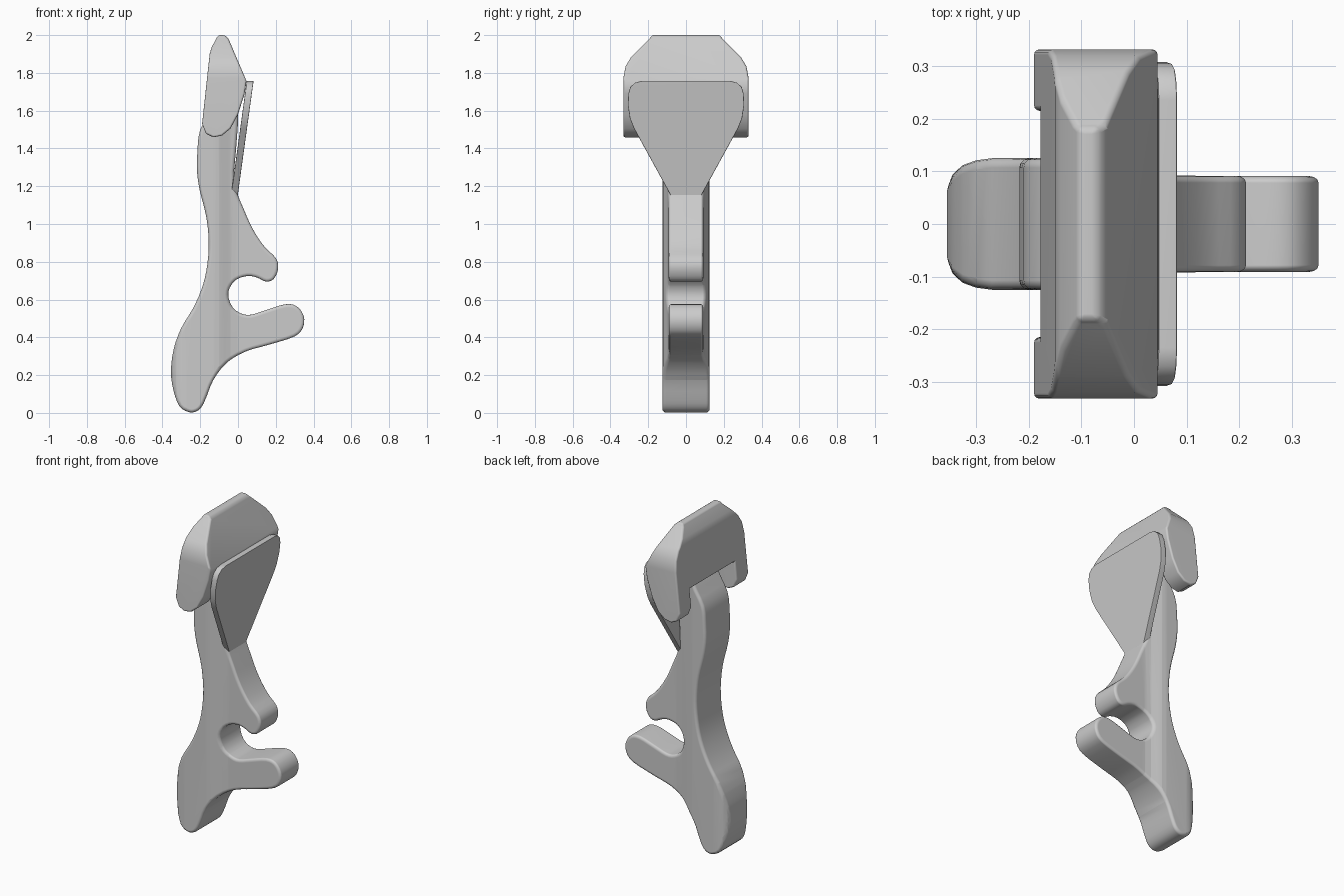
import bpy, bmesh
from mathutils import Vector

cube = bpy.data.objects.get("Cube")
if cube:
    bpy.data.objects.remove(cube, do_unlink=True)

grey = bpy.data.materials.new("plain_grey")
grey.use_nodes = True
colour = (0.6, 0.6, 0.6, 1)
grey.diffuse_color = colour
grey.node_tree.nodes["Principled BSDF"].inputs["Base Color"].default_value = colour


def smooth_loop(points, steps=3):
    """Closed Catmull-Rom curve through the given points."""
    pts = [Vector(p) for p in points]
    count = len(pts)
    out = []
    for i in range(count):
        a, b, c, d = (pts[(i + k - 1) % count] for k in range(4))
        for s in range(steps):
            t = s / steps
            out.append(0.5 * (2 * b + (c - a) * t + (2 * a - 5 * b + 4 * c - d) * t * t
                              + (3 * b - a - 3 * c + d) * t ** 3))
    return out


def mirror_loop(half):
    """Mirror a half outline, listed from top to bottom, about the centre."""
    return half + [(-u, v) for u, v in reversed(half)]


def prism(points, place, near, far, rim=0, segments=3):
    """Extrude an outline between two depths and round its rims."""
    bm = bmesh.new()
    rings = [[bm.verts.new(place(u, v, t)) for u, v in points] for t in (near, far)]
    caps = [bm.faces.new(ring) for ring in rings]
    count = len(points)
    for i in range(count):
        j = (i + 1) % count
        bm.faces.new((rings[0][i], rings[0][j], rings[1][j], rings[1][i]))
    bmesh.ops.recalc_face_normals(bm, faces=bm.faces[:])
    if rim:
        edges = list({e for cap in caps for e in cap.edges})
        bmesh.ops.bevel(bm, geom=edges, offset=rim, segments=segments,
                        profile=0.5, affect='EDGES')
    return bm


def make_object(name, bm):
    mesh = bpy.data.meshes.new(name)
    bm.to_mesh(mesh)
    bm.free()
    mesh.materials.append(grey)
    obj = bpy.data.objects.new(name, mesh)
    bpy.context.collection.objects.link(obj)
    return obj


def activate(obj):
    bpy.ops.object.select_all(action='DESELECT')
    obj.select_set(True)
    bpy.context.view_layer.objects.active = obj


def finish(obj):
    activate(obj)
    for mod in list(obj.modifiers):
        bpy.ops.object.modifier_apply(modifier=mod.name)
    bpy.ops.object.shade_smooth_by_angle(angle=0.6)
    weighted = obj.modifiers.new("even_normals", 'WEIGHTED_NORMAL')
    weighted.keep_sharp = True


def along_y(u, v, t):
    return Vector((u, t, v))


def along_x(u, v, t):
    return Vector((t, u, v))


# Body: handle with a foot and two hooks
back = [(-.26, .004), (-.31, .035), (-.342, .12), (-.355, .22), (-.34, .34), (-.3, .45),
        (-.24, .55), (-.195, .65), (-.168, .75), (-.155, .87), (-.16, .98), (-.175, 1.07),
        (-.203, 1.18), (-.217, 1.28), (-.215, 1.38), (-.2, 1.5), (-.13, 1.63), (-.11, 1.78)]
front = [(-.02, 1.78), (0, 1.58), (-.01, 1.4), (-.02, 1.22), (.03, 1.08), (.08, .97),
         (.14, .88), (.2, .82), (.213, .765), (.19, .71), (.15, .695), (.1, .717),
         (.05, .725), (-.01, .705), (-.045, .66), (-.05, .61), (-.025, .555), (.02, .525),
         (.07, .52), (.15, .545), (.25, .575), (.31, .565), (.347, .515), (.345, .455),
         (.3, .405), (.16, .36), (.04, .325), (-.06, .265), (-.13, .175), (-.165, .09),
         (-.19, .035), (-.22, .008)]
body_mesh = prism(smooth_loop(back + front), along_y, -.125, .125, rim=.018)

# Thickness varies from back to front: rounded heel, wide spine, narrower hooks
widths = [(-.36, .065), (-.345, .095), (-.325, .112), (-.3, .121), (-.27, .125), (-.13, .125),
          (-.1, .121), (-.04, .099), (0, .092), (.4, .091)]
for x, _ in widths[1:-1]:
    geom = body_mesh.verts[:] + body_mesh.edges[:] + body_mesh.faces[:]
    bmesh.ops.bisect_plane(body_mesh, geom=geom, plane_co=(x, 0, 0), plane_no=(1, 0, 0))
for vert in body_mesh.verts:
    for (x0, w0), (x1, w1) in zip(widths, widths[1:]):
        if x0 <= vert.co.x < x1:
            width = w0 + (w1 - w0) * (vert.co.x - x0) / (x1 - x0)
            vert.co.y *= width / .125
            break
finish(make_object("body", body_mesh))

# Head: hipped block with two arms hanging at its sides
head_side = [(-.105, 2), (-.07, 2), (-.05, 1.98), (.045, 1.757), (.035, 1.69), (0, 1.58),
             (-.04, 1.505), (-.085, 1.468), (-.13, 1.459), (-.17, 1.478), (-.19, 1.53),
             (-.15, 1.9), (-.14, 1.935)]
head_face = mirror_loop([(.17, 2.02), (.19, 1.985), (.29, 1.885), (.32, 1.835), (.332, 1.77),
                         (.332, 1.4), (.215, 1.4), (.215, 1.635)])
head = make_object("head", prism(head_side, along_y, -.4, .4))
cutter = make_object("head_cutter", prism(head_face, along_x, -.4, .4))
cutter.hide_render = True
cut = head.modifiers.new("cut", 'BOOLEAN')
cut.operation = 'INTERSECT'
cut.solver = 'EXACT'
cut.object = cutter
rounding = head.modifiers.new("rounding", 'BEVEL')
rounding.width = .02
rounding.segments = 3
rounding.limit_method = 'ANGLE'
rounding.angle_limit = .75
finish(head)
bpy.data.objects.remove(cutter, do_unlink=True)

# Plate: leaning shield in front of the head
plate_half = [(.235, 1.757), (.27, 1.748), (.295, 1.725), (.305, 1.69), (.308, 1.63),
              (.297, 1.56), (.275, 1.505), (.08, 1.15)]


def leaning(u, v, t):
    return Vector((t + (v - 1.16) * .138, u, v))


finish(make_object("plate", prism(mirror_loop(plate_half), leaning, -.036, 0, rim=.004, segments=2)))
